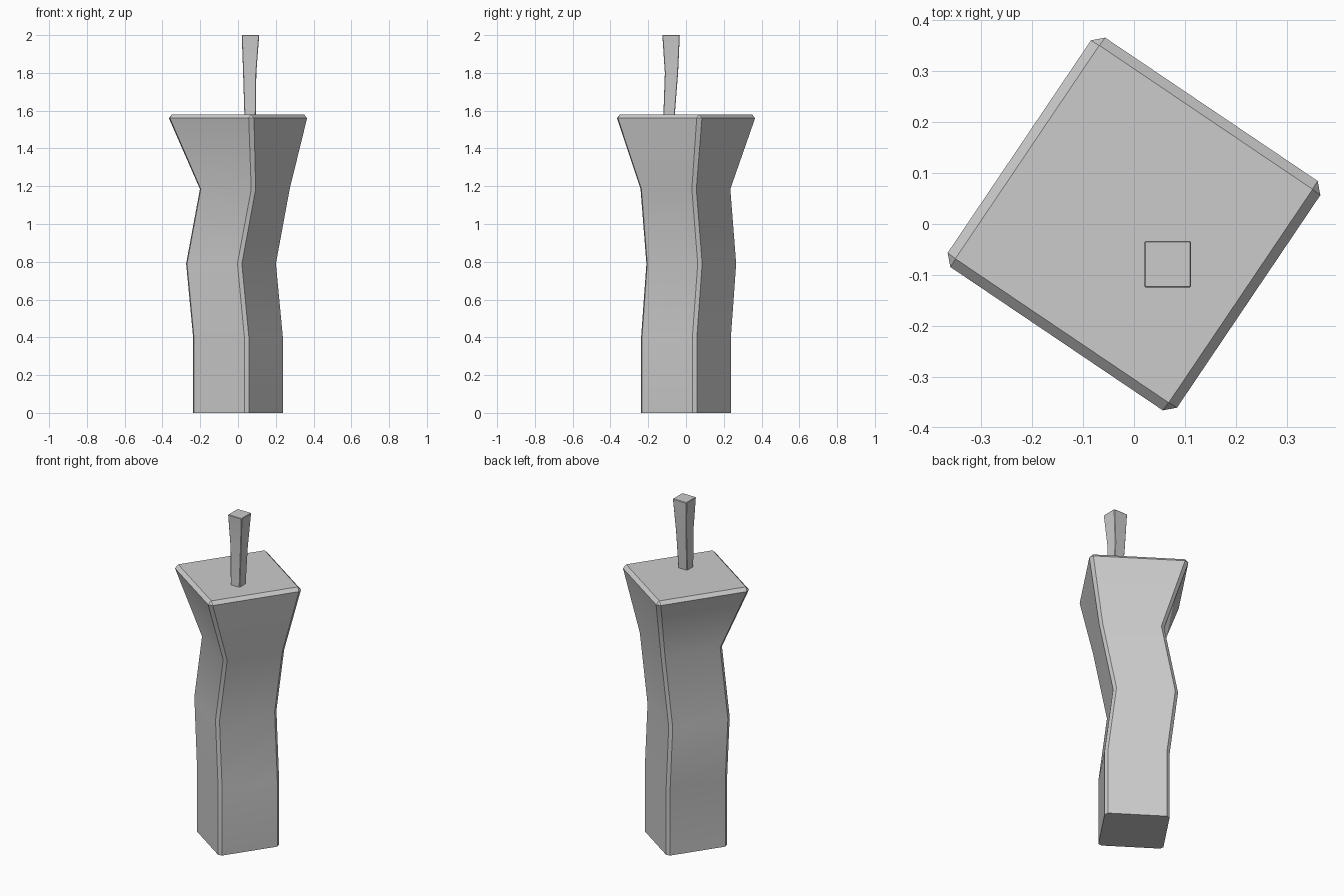
import bpy, math

if "Cube" in bpy.data.objects:
    bpy.data.objects.remove(bpy.data.objects["Cube"])

def section(cx, cy, z, half, cut, angle):
    """Square ring with clipped corners, rotated about its centre."""
    h, k = half, half - cut
    pts = [(h, -k), (h, k), (k, h), (-k, h), (-h, k), (-h, -k), (-k, -h), (k, -h)]
    c, s = math.cos(angle), math.sin(angle)
    return [(cx + c * x - s * y, cy + s * x + c * y, z) for x, y in pts]

def loft(name, rings, angle_deg):
    """Skin a stack of rings (cx, cy, z, half, cut) and cap both ends."""
    verts, faces = [], []
    for ring in rings:
        verts += section(*ring, math.radians(angle_deg))
    for r in range(len(rings) - 1):
        for i in range(8):
            j = (i + 1) % 8
            a, b = r * 8, r * 8 + 8
            faces.append((a + i, a + j, b + j, b + i))
    faces.append(tuple(range(7, -1, -1)))
    faces.append(tuple(range(len(verts) - 8, len(verts))))
    mesh = bpy.data.meshes.new(name)
    mesh.from_pydata(verts, [], faces)
    mesh.update()
    obj = bpy.data.objects.new(name, mesh)
    bpy.context.collection.objects.link(obj)
    bpy.ops.object.select_all(action='DESELECT')
    obj.select_set(True)
    bpy.context.view_layer.objects.active = obj
    bpy.ops.object.shade_smooth_by_angle(angle=math.radians(30))
    return obj

# Crooked post flaring to a bevelled top
loft("post", [
    (0, 0, 0, 0.178, 0.017),
    (0, 0, 0.4, 0.178, 0.017),
    (-0.037, 0.028, 0.79, 0.178, 0.017),
    (0.036, -0.003, 1.185, 0.178, 0.017),
    (0, 0, 1.56, 0.2715, 0.02),
    (0, 0, 1.58, 0.2525, 0.0005),
], -34)

# Slim peg standing off-centre on the top
loft("peg", [
    (0.064, -0.09, 1.57, 0.030, 0.003),
    (0.062, -0.077, 1.8, 0.035, 0.003),
    (0.066, -0.079, 1.997, 0.046, 0.003),
    (0.066, -0.079, 2.0, 0.0435, 0.0005),
], 0)
